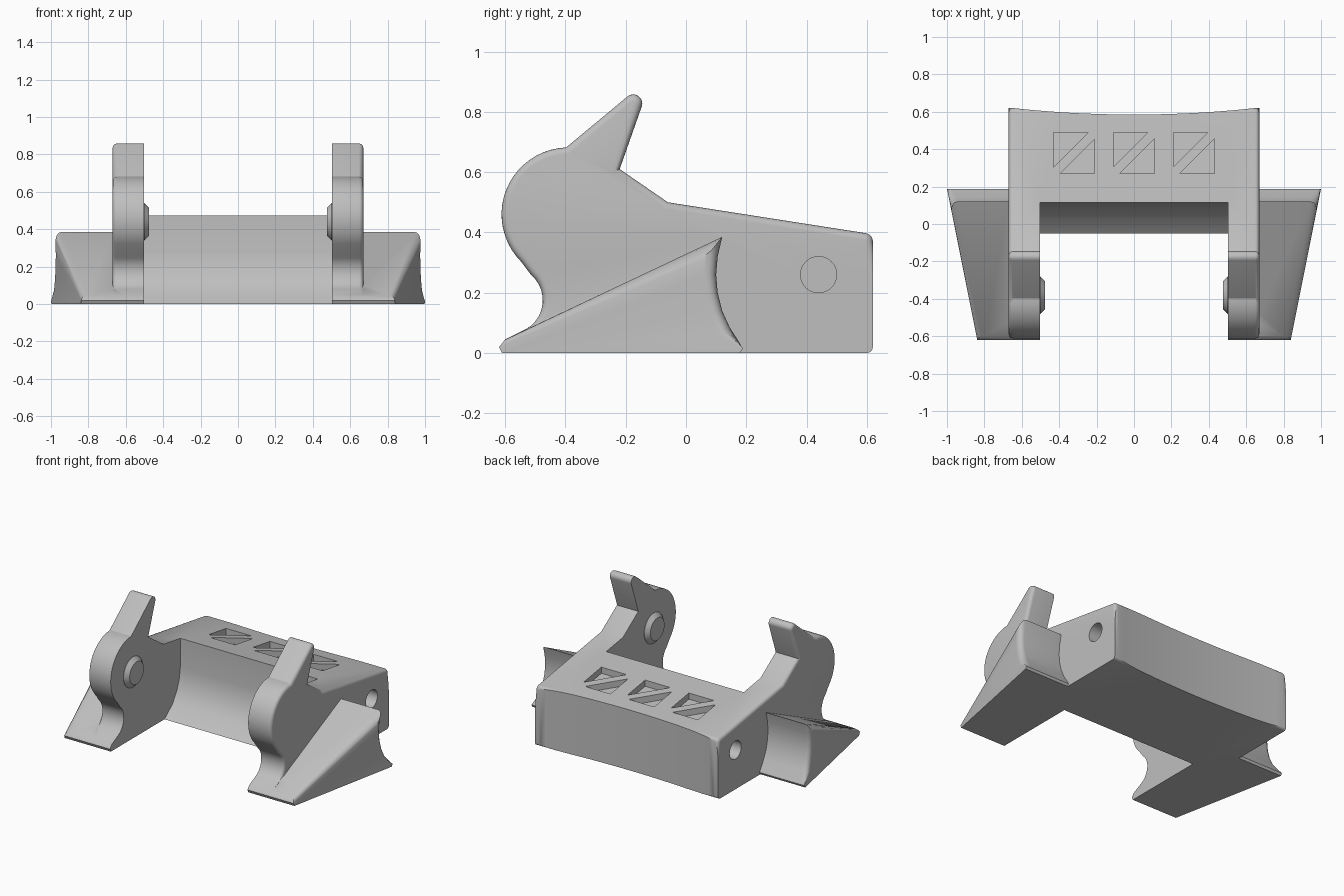
import bpy, bmesh
from math import sin, cos, radians
from mathutils import Vector

if "Cube" in bpy.data.objects:
    bpy.data.objects.remove(bpy.data.objects["Cube"], do_unlink=True)

grey = bpy.data.materials.new("plain_grey")
grey.use_nodes = True
grey.diffuse_color = (0.52, 0.52, 0.52, 1)
grey.node_tree.nodes["Principled BSDF"].inputs["Base Color"].default_value = grey.diffuse_color


def arc(cu, cv, r, start, end, n):
    """Points on a circular arc, angles in degrees."""
    angles = [radians(start + (end - start) * i / n) for i in range(n + 1)]
    return [(cu + r * cos(a), cv + r * sin(a)) for a in angles]


def prism(name, points, place, round_if=None, width=0.02, segments=4):
    """Solid between two caps; place(u, v, cap) gives each corner."""
    bm = bmesh.new()
    caps = [[bm.verts.new(place(u, v, c)) for u, v in points] for c in (0, 1)]
    for cap in caps:
        bm.faces.new(cap)
    n = len(points)
    for i in range(n):
        j = (i + 1) % n
        bm.faces.new((caps[0][i], caps[0][j], caps[1][j], caps[1][i]))
    bmesh.ops.recalc_face_normals(bm, faces=bm.faces)
    if round_if:
        rims = set(caps[0]), set(caps[1])
        edges = [e for e in bm.edges
                 if any(set(e.verts) <= rim and round_if(e, k) for k, rim in enumerate(rims))]
        bmesh.ops.bevel(bm, geom=edges, offset=width, segments=segments, profile=0.5,
                        affect='EDGES', clamp_overlap=False)
    bmesh.ops.recalc_face_normals(bm, faces=bm.faces)
    mesh = bpy.data.meshes.new(name)
    bm.to_mesh(mesh)
    bm.free()
    mesh.materials.append(grey)
    obj = bpy.data.objects.new(name, mesh)
    bpy.context.scene.collection.objects.link(obj)
    return obj


def across(x0, x1):
    """Placement for side profiles (y, z) spanning x0 to x1."""
    return lambda u, v, c: Vector((x1 if c else x0, u, v))


def combine(target, tool, operation):
    mod = target.modifiers.new("combine", 'BOOLEAN')
    mod.operation, mod.object, mod.solver = operation, tool, 'EXACT'
    bpy.context.view_layer.update()
    bpy.context.view_layer.objects.active = target
    bpy.ops.object.modifier_apply(modifier=mod.name)
    bpy.data.objects.remove(tool, do_unlink=True)


def edge_above(z):
    return lambda e, k: min(v.co.z for v in e.verts) > z


# Side silhouette shared by both arms and the rear bar
toe = [(-0.61, 0), (-0.62, 0.02), (-0.6, 0.045)]
silhouette = (toe + arc(-0.585, 0.175, 0.11, -60, 50, 10)
              + arc(-0.39, 0.46, 0.222, 225, 92, 20)
              + arc(-0.175, 0.828, 0.03, 130, -18, 8)
              + [(-0.22, 0.61), (-0.06, 0.5)]
              + arc(0.592, 0.37, 0.028, 81, 0, 5)
              + arc(0.6, 0.02, 0.02, 0, -90, 4))
frame = prism("frame", silhouette, across(-0.67, 0.67), edge_above(0.075), 0.022)

# Opening between the arms, with a curved lower face
opening = [(0.115, 1), (0.115, 0.28), (0.105, 0.21), (0.08, 0.14),
           (0.035, 0.07), (-0.05, 0), (-0.11, -0.05), (-1, -0.05), (-1, 1)]
combine(frame, prism("opening_cutter", opening, across(-0.503, 0.503)), 'DIFFERENCE')

# Shallow hollow along the back
hollow = arc(0, 6.625, 6.04, -96.5, -83.5, 32) + [(0.69, 1), (-0.69, 1)]
combine(frame, prism("back_cutter", hollow, lambda u, v, c: Vector((u, v, c * 2 - 1))), 'DIFFERENCE')

# Wedge wings with a scooped rear, and side holes
wing = (toe + [(0.12, 0.385), (0.105, 0.32), (0.1, 0.26), (0.105, 0.2), (0.12, 0.14),
               (0.145, 0.085), (0.18, 0.03), (0.188, 0.015), (0.18, 0)])


def wing_rim(e, k):
    return k == 1 and min(v.co.z for v in e.verts) > 0.028


for s in (-1, 1):
    def flare(u, v, c, s=s):
        return Vector((s * (0.84 + 0.2 * (u + 0.61) if c else 0.6), u, v))
    combine(frame, prism("wing", wing, flare, wing_rim, 0.04), 'UNION')
    hole = arc(0.44, 0.26, 0.06, 0, 348.75, 31)
    combine(frame, prism("hole_cutter", hole, across(s * 0.47, s * 0.8)), 'DIFFERENCE')


# Pairs of triangular recesses in the sloping top
def recess(u, v, c):
    return Vector((u, v, 0.8 if c else 0.46 - 0.159 * (v + 0.06)))


for cx in (-0.32, 0, 0.32):
    for s in (-1, 1):
        triangle = [(cx + s * 0.11, 0.38 - s * 0.11),
                    (cx + s * 0.11, 0.38 + s * 0.075),
                    (cx - s * 0.075, 0.38 - s * 0.11)]
        combine(frame, prism("recess_cutter", triangle, recess), 'DIFFERENCE')

# Chamfered pivot pins inside the arms
parts = [frame]
for s, side in ((-1, "right"), (1, "left")):
    parts.append(prism(side + "_pivot_pin", arc(-0.38, 0.44, 0.1, 0, 348.75, 31),
                       across(s * 0.475, s * 0.56), lambda e, k: k == 0, 0.026, 1))

# Smooth the rounded surfaces and keep the edges sharp
bpy.context.view_layer.update()
bpy.ops.object.select_all(action='DESELECT')
for part in parts:
    part.select_set(True)
bpy.context.view_layer.objects.active = frame
bpy.ops.object.shade_smooth_by_angle(angle=radians(30))
